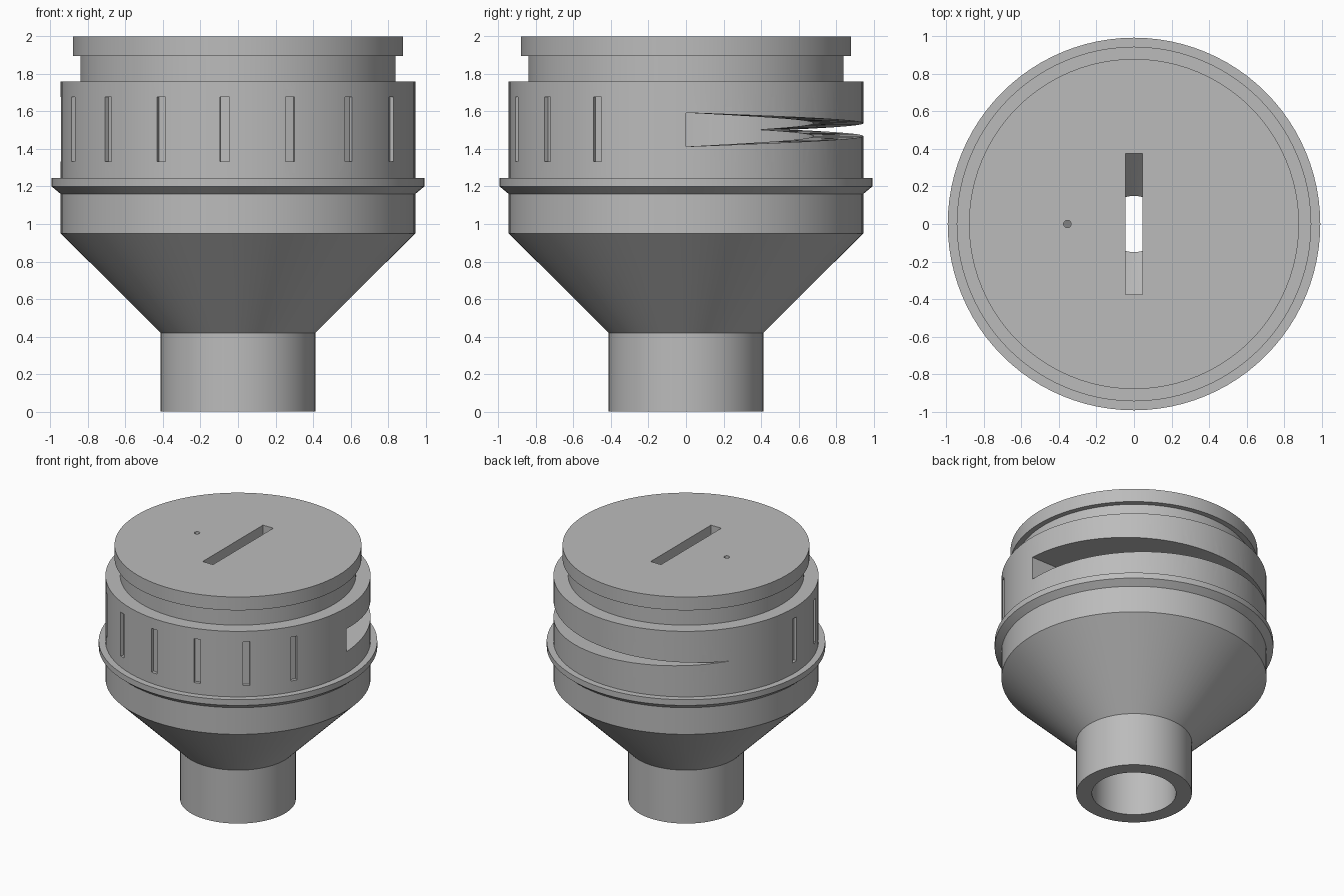
import bpy, bmesh, math
from math import radians, cos, sin
from mathutils import Matrix

if "Cube" in bpy.data.objects:
    bpy.data.objects.remove(bpy.data.objects["Cube"], do_unlink=True)

grey = bpy.data.materials.new("plain_grey")
grey.use_nodes = True
COLOUR = (0.5, 0.5, 0.5, 1)
grey.diffuse_color = COLOUR
grey.node_tree.nodes["Principled BSDF"].inputs["Base Color"].default_value = COLOUR


def make_object(name, bm):
    bmesh.ops.recalc_face_normals(bm, faces=bm.faces)
    mesh = bpy.data.meshes.new(name)
    bm.to_mesh(mesh)
    bm.free()
    mesh.materials.append(grey)
    obj = bpy.data.objects.new(name, mesh)
    bpy.context.collection.objects.link(obj)
    return obj


def lathe(name, profile, steps=96):
    """Turn a closed (radius, height) outline around the z axis."""
    bm = bmesh.new()
    verts = [bm.verts.new((r, 0, z)) for r, z in profile]
    edges = [bm.edges.new((a, b)) for a, b in zip(verts, verts[1:] + verts[:1])]
    bmesh.ops.spin(bm, geom=verts + edges, cent=(0, 0, 0), axis=(0, 0, 1),
                   angle=math.tau, steps=steps, use_merge=True)
    bmesh.ops.remove_doubles(bm, verts=bm.verts, dist=0.0001)
    bmesh.ops.dissolve_degenerate(bm, edges=bm.edges, dist=0.0001)
    return make_object(name, bm)


def add_box(bm, size, centre, turn=0):
    matrix = (Matrix.Rotation(turn, 4, 'Z') @ Matrix.Translation(centre)
              @ Matrix.Diagonal((*size, 1)))
    bmesh.ops.create_cube(bm, size=1, matrix=matrix)


def add_tapered_arc(bm, inner, outer, z, half_height, end, steps=48):
    """Ring sector whose height shrinks steadily to a point at the end angle."""
    rings = []
    for i in range(steps + 1):
        t = i / steps
        a = end * t
        h = max(half_height * (1 - t), 0.001)
        rings.append([bm.verts.new((r * cos(a), r * sin(a), z + s * h))
                      for r, s in ((inner, -1), (outer, -1), (outer, 1), (inner, 1))])
    for a, b in zip(rings, rings[1:]):
        for k in range(4):
            n = (k + 1) % 4
            bm.faces.new((a[k], a[n], b[n], b[k]))
    bm.faces.new(rings[0])
    bm.faces.new(rings[-1][::-1])


def carve(obj, bm):
    """Subtract the cutter mesh, then tidy the shading."""
    cutter = make_object("cutter", bm)
    cutter.hide_render = True
    mod = obj.modifiers.new("carve", 'BOOLEAN')
    mod.operation, mod.solver, mod.object = 'DIFFERENCE', 'EXACT', cutter
    bpy.ops.object.select_all(action='DESELECT')
    bpy.context.view_layer.objects.active = obj
    obj.select_set(True)
    bpy.ops.object.modifier_apply(modifier=mod.name)
    bpy.data.objects.remove(cutter, do_unlink=True)
    bpy.ops.object.shade_smooth_by_angle(angle=radians(25))


# Hollow funnel body with spout, socket and flange
body = lathe("funnel_body", [
    (0.30, 0), (0.412, 0), (0.412, 0.42), (0.945, 0.95), (0.945, 1.16),
    (0.993, 1.2), (0.993, 1.245), (0.945, 1.245), (0.945, 1.76),
    (0.68, 1.76), (0.68, 0.95), (0.15, 0.42), (0.15, 0.36), (0.30, 0.36)])

# Lid with a narrower neck below the rim
lid = lathe("lid", [(0, 1.76), (0.84, 1.76), (0.84, 1.895),
                    (0.88, 1.895), (0.88, 2), (0, 2)])

# Tapering side window and eight shallow grip slits
cuts = bmesh.new()
add_tapered_arc(cuts, 0.6, 1.05, 1.503, 0.09, radians(144))
for i in range(8):
    add_box(cuts, (0.1, 0.05, 0.345), (0.97, 0, 1.505), radians(180 + i * 150 / 7))
carve(body, cuts)

# Long slot and pin hole through the lid
cuts = bmesh.new()
add_box(cuts, (0.09, 0.75, 0.6), (0, 0, 1.9))
bmesh.ops.create_cone(cuts, cap_ends=True, segments=24, radius1=0.02, radius2=0.02,
                      depth=0.6, matrix=Matrix.Translation((-0.355, 0, 1.9)))
carve(lid, cuts)
